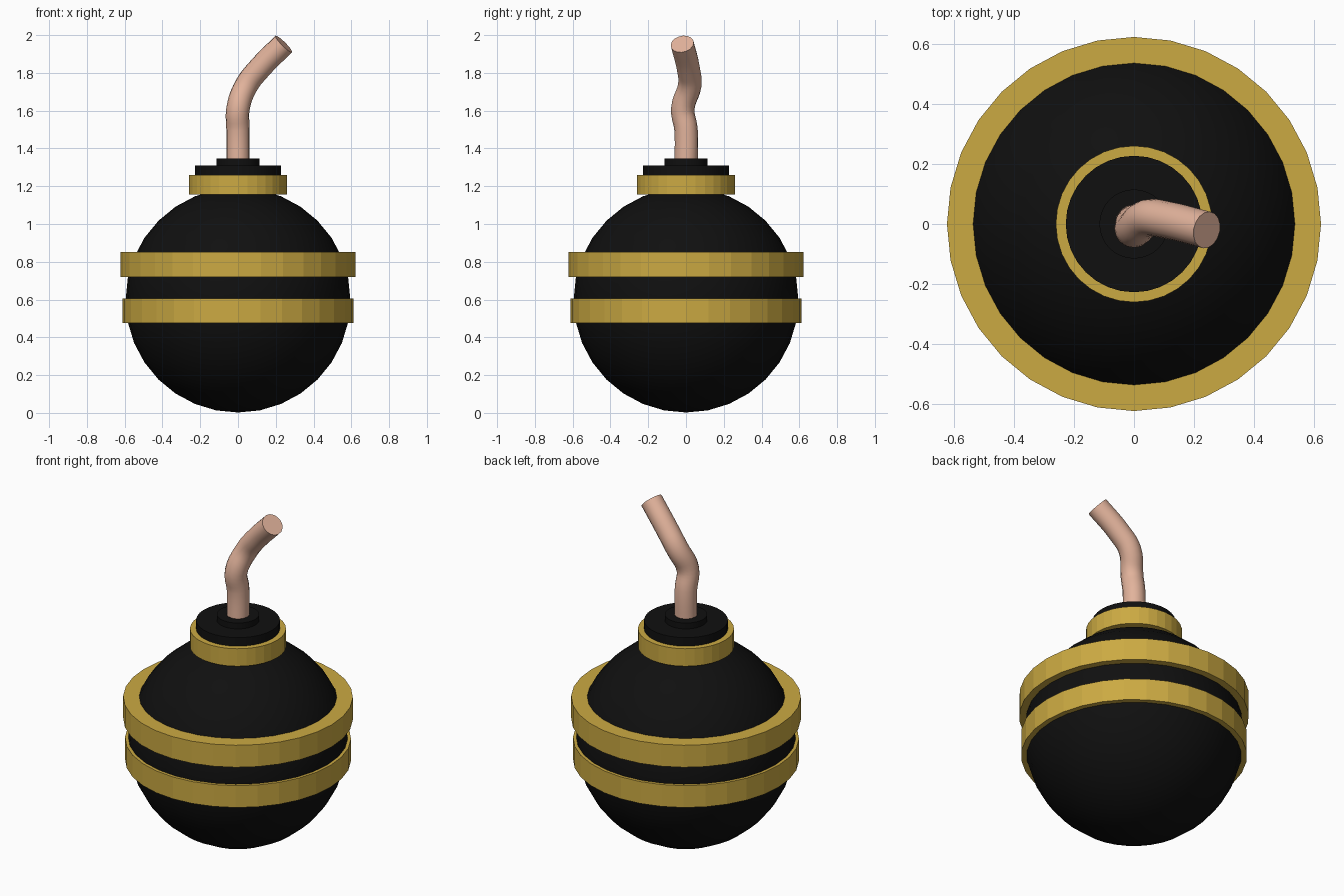
import bpy, bmesh, math
from mathutils import Vector

if "Cube" in bpy.data.objects:
    bpy.data.objects.remove(bpy.data.objects["Cube"])

SIDES = 32


def material(name, rgb):
    m = bpy.data.materials.new(name)
    m.diffuse_color = (*rgb, 1)
    m.use_nodes = True
    m.node_tree.nodes["Principled BSDF"].inputs["Base Color"].default_value = m.diffuse_color
    return m


black = material("matte black", (0.005, 0.005, 0.005))
gold = material("gold", (0.60, 0.40, 0.055))
peach = material("peach cord", (0.76, 0.45, 0.33))


def add_mesh(name, bm, mat):
    bmesh.ops.recalc_face_normals(bm, faces=bm.faces)
    me = bpy.data.meshes.new(name)
    bm.to_mesh(me)
    bm.free()
    me.materials.append(mat)
    ob = bpy.data.objects.new(name, me)
    bpy.context.collection.objects.link(ob)
    return ob


def smooth(ob, angle=30):
    bpy.ops.object.select_all(action='DESELECT')
    ob.select_set(True)
    bpy.context.view_layer.objects.active = ob
    bpy.ops.object.shade_smooth_by_angle(angle=math.radians(angle))


def disc(name, r, z0, z1, mat):
    """Closed cylinder standing between two heights."""
    bm = bmesh.new()
    bmesh.ops.create_cone(bm, cap_ends=True, segments=SIDES, radius1=r, radius2=r, depth=z1 - z0)
    bmesh.ops.translate(bm, verts=bm.verts, vec=(0, 0, (z0 + z1) / 2))
    return add_mesh(name, bm, mat)


def ring(name, inner, outer, z0, z1, mat):
    """Square-section ring made by spinning a rectangle."""
    bm = bmesh.new()
    profile = [(inner, z0), (outer, z0), (outer, z1), (inner, z1)]
    loops = [[bm.verts.new((r * math.sin(a), r * math.cos(a), z)) for r, z in profile]
             for a in (2 * math.pi * i / SIDES for i in range(SIDES))]
    for i, a in enumerate(loops):
        b = loops[(i + 1) % SIDES]
        for j in range(4):
            k = (j + 1) % 4
            bm.faces.new((a[j], b[j], b[k], a[k]))
    return add_mesh(name, bm, mat)


# Round body
bm = bmesh.new()
bmesh.ops.create_uvsphere(bm, u_segments=SIDES, v_segments=16, radius=0.595)
bmesh.ops.translate(bm, verts=bm.verts, vec=(0, 0, 0.597))
smooth(add_mesh("body", bm, black))

# Gold bands and neck collar
ring("upper_band", 0.50, 0.622, 0.72, 0.852, gold)
ring("lower_band", 0.54, 0.612, 0.475, 0.606, gold)
ring("collar", 0.20, 0.26, 1.155, 1.26, gold)

# Stepped black cap
smooth(disc("cap", 0.227, 1.16, 1.311, black))
smooth(disc("fuse_socket", 0.115, 1.30, 1.346, black))

# Bent fuse cord
path = [(0, 0, 1.30), (0, 0, 1.50), (0, -0.017, 1.61),
        (0.045, 0.02, 1.735), (0.115, 0.012, 1.825), (0.242, -0.02, 1.953)]
curve = bpy.data.curves.new("fuse_path", 'CURVE')
curve.dimensions = '3D'
curve.bevel_depth = 0.062
curve.bevel_resolution = 6
curve.resolution_u = 5
curve.use_fill_caps = True
spline = curve.splines.new('BEZIER')
spline.bezier_points.add(len(path) - 1)
for p, co in zip(spline.bezier_points, path):
    p.co = co
    p.handle_left_type = p.handle_right_type = 'AUTO'
curve.materials.append(peach)
fuse = bpy.data.objects.new("fuse", curve)
bpy.context.collection.objects.link(fuse)
bpy.ops.object.select_all(action='DESELECT')
fuse.select_set(True)
bpy.context.view_layer.objects.active = fuse
bpy.ops.object.convert(target='MESH')
fuse = bpy.context.view_layer.objects.active

# Weld the end caps to the tube
bm = bmesh.new()
bm.from_mesh(fuse.data)
bmesh.ops.remove_doubles(bm, verts=bm.verts, dist=0.0005)
bm.to_mesh(fuse.data)
bm.free()
smooth(fuse, 40)
